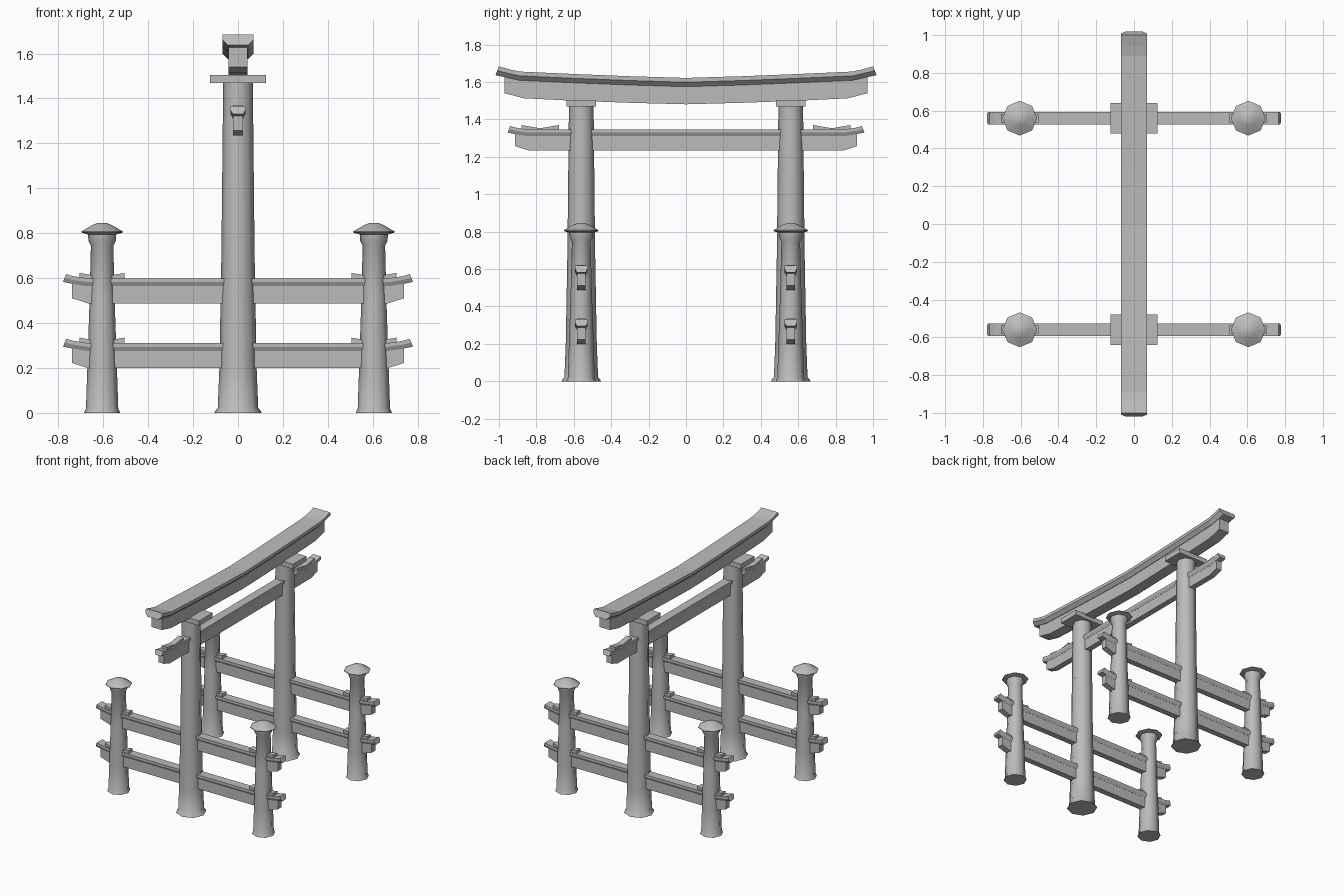
import bpy, math

cube = bpy.data.objects.get("Cube")
if cube:
    bpy.data.objects.remove(cube, do_unlink=True)

# One plain stone grey
stone = bpy.data.materials.new("stone_grey")
stone.use_nodes = True
GREY = (0.5, 0.5, 0.5, 1)
stone.diffuse_color = GREY
stone.node_tree.nodes["Principled BSDF"].inputs["Base Color"].default_value = GREY


def make(name, verts, faces, smooth=False):
    mesh = bpy.data.meshes.new(name)
    mesh.from_pydata(verts, [], faces)
    mesh.materials.append(stone)
    obj = bpy.data.objects.new(name, mesh)
    bpy.context.collection.objects.link(obj)
    bpy.ops.object.select_all(action="DESELECT")
    obj.select_set(True)
    bpy.context.view_layer.objects.active = obj
    bpy.ops.object.mode_set(mode="EDIT")
    bpy.ops.mesh.select_all(action="SELECT")
    bpy.ops.mesh.normals_make_consistent(inside=False)
    bpy.ops.object.mode_set(mode="OBJECT")
    if smooth:
        bpy.ops.object.shade_smooth_by_angle(angle=math.radians(50))
    return obj


def bridge(name, rings, smooth=False):
    """Skin a list of equal rings and close both ends."""
    n = len(rings[0])
    verts = [p for ring in rings for p in ring]
    faces = [(r * n + i, r * n + (i + 1) % n, (r + 1) * n + (i + 1) % n, (r + 1) * n + i)
             for r in range(len(rings) - 1) for i in range(n)]
    faces += [tuple(range(n)), tuple(range(len(verts) - n, len(verts)))]
    return make(name, verts, faces, smooth)


def turned(name, x, y, profile, sides=8):
    rings = [[(x + r * math.cos(math.tau * i / sides), y + r * math.sin(math.tau * i / sides), z)
              for i in range(sides)] for r, z in profile]
    return bridge(name, rings, True)


def mirrored(half):
    """Continue stations given from the centre outward to the other end."""
    return [(-s[0], *s[1:]) for s in reversed(half) if s[0] > 0] + half


def beam(name, stations, half_width, place):
    """Rectangular beam; each station is (distance, bottom, top)."""
    w = half_width
    return bridge(name, [[place(t, s, z) for s, z in ((-w, b), (w, b), (w, top), (-w, top))]
                         for t, b, top in stations])


def coping(name, stations, wide, narrow, lip, depth, place):
    """Cap strip with a bevelled underside; each station is (distance, top)."""
    section = [(-wide, 0), (wide, 0), (wide, -lip), (narrow, -depth), (-narrow, -depth), (-wide, -lip)]
    end = max(t for t, z in stations)
    rings = []
    for t, z in stations:
        inset = 0.4 if abs(t) == end else 0
        rings.append([place(t + math.copysign(inset * dz, t) if t else t, s, z + dz)
                      for s, dz in section])
    return bridge(name, rings)


def rail(name, half, z, place):
    """Capped rail with upturned tips and a dished wedge near each end."""
    tip = half - 0.095
    beam(name + "_beam", mirrored([(tip, z, z + 0.1), (half - 0.025, z + 0.023, z + 0.11)]),
         0.022, place)
    coping(name + "_coping", mirrored([(tip, z + 0.111), (half - 0.03, z + 0.121), (half, z + 0.13)]),
           0.033, 0.023, 0.017, 0.035, place)
    for side in (-1, 1):
        c = side * (half - 0.16)
        beam(name + "_wedge", [(c - 0.1, z + 0.108, z + 0.135), (c, z + 0.108, z + 0.118),
                               (c + 0.1, z + 0.108, z + 0.135)], 0.022, place)


def along_y(t, s, z):
    return (s, t, z)


ROW, OUTER = 0.56, 0.605

for y, end in ((-ROW, "front"), (ROW, "back")):
    # Tall post and its bearing plate
    turned(end + "_main_post", 0, y,
           [(0.105, 0), (0.102, 0.008), (0.09, 0.022), (0.083, 0.2), (0.074, 0.7), (0.066, 1.47)])
    beam(end + "_bearing_plate", [(y - 0.08, 1.468, 1.505), (y + 0.08, 1.468, 1.505)], 0.124, along_y)
    # Short posts with caps
    for x, side in ((-OUTER, "right"), (OUTER, "left")):
        turned(f"{end}_{side}_short_post", x, y,
               [(0.08, 0), (0.078, 0.008), (0.072, 0.02), (0.066, 0.2), (0.056, 0.5),
                (0.05, 0.745), (0.061, 0.767), (0.063, 0.8)])
        turned(f"{end}_{side}_post_cap", x, y,
               [(0.065, 0.795), (0.092, 0.803), (0.092, 0.808), (0.042, 0.837), (0.02, 0.846)])
    # Two side rails through the posts
    for z, level in ((0.2, "lower"), (0.488, "upper")):
        rail(f"{end}_{level}_rail", 0.765, z, lambda t, s, h, y=y: (t, y + s, h))

# Tie rail between the tall posts
rail("tie_rail", 0.94, 1.235, along_y)

# Curved lintel and its roof strip
beam("lintel", mirrored([(0, 1.481, 1.59), (0.3, 1.489, 1.6), (0.6, 1.5, 1.61),
                         (0.865, 1.513, 1.625), (0.97, 1.54, 1.645)]), 0.042, along_y)
coping("lintel_roof", mirrored([(0, 1.622), (0.3, 1.631), (0.6, 1.643), (0.89, 1.656),
                                (0.945, 1.668), (1.0, 1.684)]),
       0.069, 0.045, 0.023, 0.047, along_y)
